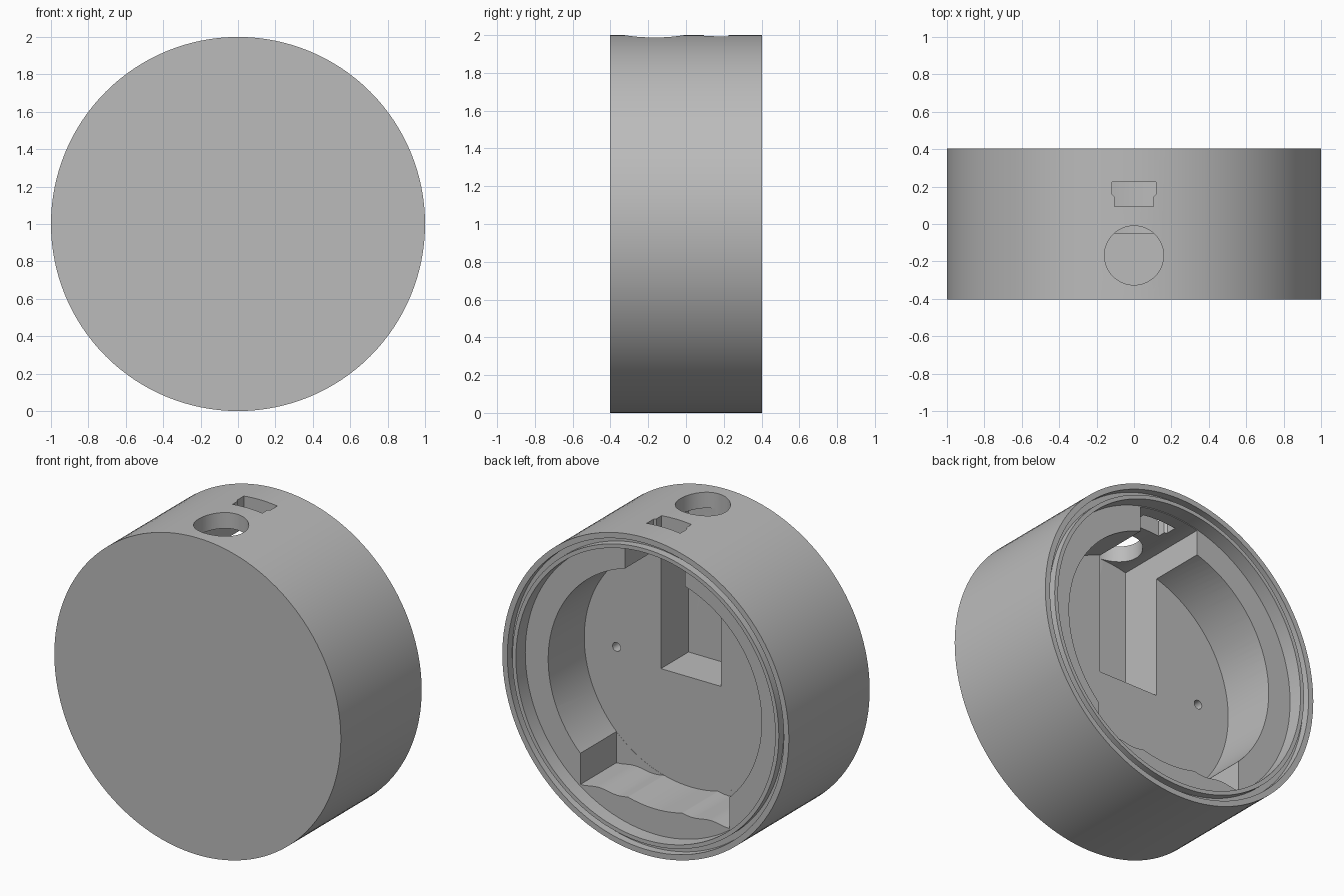
import bpy, bmesh
from math import sin, cos, pi, sqrt

cube = bpy.data.objects.get("Cube")
if cube:
    bpy.data.objects.remove(cube, do_unlink=True)

FRONT, BACK = -0.403, 0.403
LEDGE, FLOOR, POCKET = 0.31, -0.05, -0.325
SHELL_R = 0.905

grey = bpy.data.materials.new("plain_grey")
grey.use_nodes = True
grey.diffuse_color = (0.5, 0.5, 0.5, 1)
grey.node_tree.nodes["Principled BSDF"].inputs["Base Color"].default_value = (0.5, 0.5, 0.5, 1)


def add_object(name, bm):
    bmesh.ops.recalc_face_normals(bm, faces=bm.faces)
    mesh = bpy.data.meshes.new(name)
    bm.to_mesh(mesh)
    bm.free()
    mesh.materials.append(grey)
    obj = bpy.data.objects.new(name, mesh)
    bpy.context.collection.objects.link(obj)
    return obj


def circle(cx, cy, r, n):
    return [(cx + r * cos(2 * pi * i / n), cy + r * sin(2 * pi * i / n)) for i in range(n)]


def prism(name, points, low, high, axis="y"):
    """Extrude an outline along y (outline in x, z) or along z (outline in x, y)."""
    bm = bmesh.new()
    place = (lambda a, b, d: (a, d, b)) if axis == "y" else (lambda a, b, d: (a, b, d))
    rings = [[bm.verts.new(place(a, b, d)) for a, b in points] for d in (low, high)]
    bm.faces.new(rings[0])
    bm.faces.new(rings[1])
    n = len(points)
    for i in range(n):
        j = (i + 1) % n
        bm.faces.new((rings[0][i], rings[0][j], rings[1][j], rings[1][i]))
    return add_object(name, bm)


def lathe(name, profile, steps):
    """Spin a (radius, y) profile about the y axis through z = 1."""
    bm = bmesh.new()
    verts = [bm.verts.new((r, y, 1)) for r, y in profile]
    edges = [bm.edges.new(pair) for pair in zip(verts, verts[1:])]
    bmesh.ops.spin(bm, geom=verts + edges, cent=(0, 0, 1), axis=(0, 1, 0),
                   angle=2 * pi, steps=steps)
    bmesh.ops.remove_doubles(bm, verts=bm.verts, dist=1e-4)
    return add_object(name, bm)


def cut(target, cutter):
    cutter.hide_render = True
    mod = target.modifiers.new(cutter.name, "BOOLEAN")
    mod.operation = "DIFFERENCE"
    mod.solver = "EXACT"
    mod.object = cutter
    bpy.context.view_layer.objects.active = target
    bpy.ops.object.modifier_apply(modifier=mod.name)
    bpy.data.objects.remove(cutter, do_unlink=True)


# Round housing with a rim, a ring groove, a thin ridge and a ledge at the back
housing = lathe("housing", [
    (0, FRONT), (1, FRONT), (1, BACK), (0.965, BACK), (0.965, 0.355),
    (0.93, 0.355), (0.93, BACK), (SHELL_R, BACK), (SHELL_R, LEDGE), (0, LEDGE)], 128)

# Main round cavity
cut(housing, prism("cavity", circle(0, 1, 0.745, 128), FLOOR, 0.36))

# Upper slot, running on into the deep pocket
half = 0.21
arc = [half - 2 * half * i / 16 for i in range(17)]
outline = [(-half, 0.946), (half, 0.946)] + [(x, 1 + sqrt(0.9 ** 2 - x * x)) for x in arc]
cut(housing, prism("pocket", outline, POCKET, 0.35))

# Lower slot with a gently waved bottom
half = 0.52
wave = [-half + 2 * half * i / 32 for i in range(33)]
outline = [(x, 0.278 - 0.008 * cos(4 * pi * x / half)) for x in wave]
cut(housing, prism("lower_slot", outline + [(half, 0.9), (-half, 0.9)], FLOOR + 0.001, 0.34))

# Round opening and stepped socket through the top of the shell
cut(housing, prism("round_opening", circle(0, -0.168, 0.158, 64), 1.8, 2.2, "z"))
right_side = [(0.104, 0.094), (0.104, 0.145), (0.117, 0.158), (0.117, 0.225)]
socket = right_side + [(-x, y) for x, y in reversed(right_side)]
cut(housing, prism("socket", socket, 1.8, 2.2, "z"))

# Two blind screw holes in the floor
for side in (-1, 1):
    cut(housing, prism("screw_hole", circle(side * 0.52, 1, 0.028, 24), -0.2, 0.1))

bpy.ops.object.select_all(action="DESELECT")
housing.select_set(True)
bpy.context.view_layer.objects.active = housing
bpy.ops.object.shade_smooth_by_angle(angle=pi / 6)
